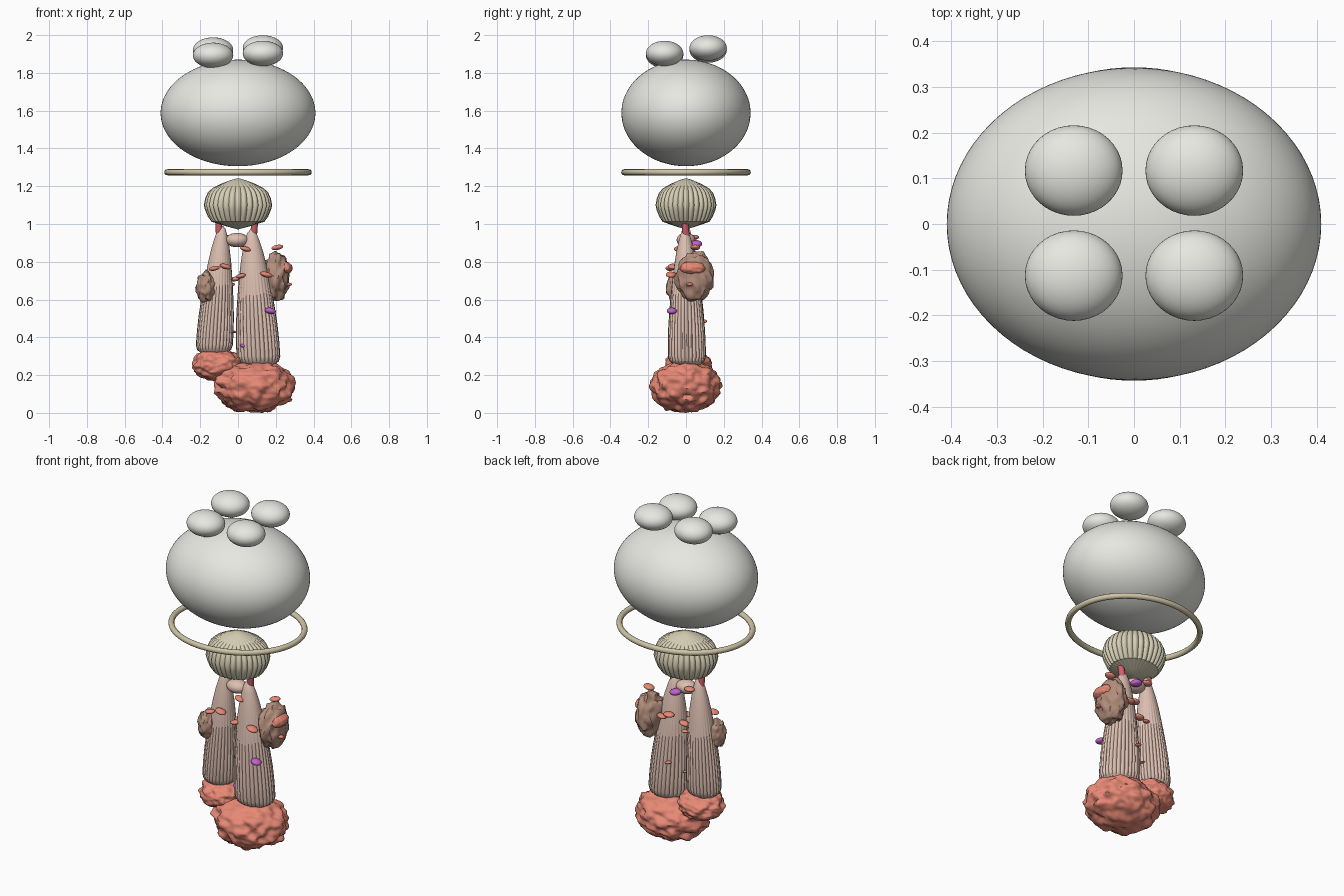
import bpy, bmesh, math
from mathutils import Vector, Matrix, noise

if "Cube" in bpy.data.objects:
    bpy.data.objects.remove(bpy.data.objects["Cube"])

def mat(name, r, g, b):
    m = bpy.data.materials.new(name)
    m.diffuse_color = (r, g, b, 1)
    m.use_nodes = True
    m.node_tree.nodes["Principled BSDF"].inputs["Base Color"].default_value = m.diffuse_color
    return m

PALE = mat("pale", .80, .80, .76)
TAN = mat("tan", .62, .56, .38)
CORE = mat("core", .67, .62, .46)
SKIN = mat("skin", .72, .52, .44)
BROWN = mat("brown", .45, .27, .20)
CORAL = mat("coral", .80, .25, .18)
RED = mat("red", .62, .12, .14)
PURPLE = mat("purple", .55, .12, .60)

def finish(name, bm, m, angle=50):
    bmesh.ops.recalc_face_normals(bm, faces=bm.faces)
    me = bpy.data.meshes.new(name)
    bm.to_mesh(me)
    bm.free()
    ob = bpy.data.objects.new(name, me)
    bpy.context.collection.objects.link(ob)
    me.materials.append(m)
    bpy.ops.object.select_all(action='DESELECT')
    bpy.context.view_layer.objects.active = ob
    ob.select_set(True)
    bpy.ops.object.shade_smooth_by_angle(angle=math.radians(angle))
    return ob

def blob(name, loc, size, m, bump=0.0, freq=5.0, seed=0, tilt=0.0, subdiv=4):
    """Ellipsoid, optionally with a lumpy surface."""
    bm = bmesh.new()
    bmesh.ops.create_icosphere(bm, subdivisions=subdiv, radius=1)
    for v in bm.verts:
        d = v.co.copy()
        p = d * freq + Vector((seed * 7.3, seed * 3.1, 1.7))
        k = 1 + bump * (noise.noise(p * .5) + .6 * noise.noise(p)) if bump else 1
        v.co = Vector((d.x * size[0], d.y * size[1], d.z * size[2])) * k
    bm.transform(Matrix.Translation(loc) @ Matrix.Rotation(tilt, 4, 'Y'))
    return finish(name, bm, m)

def fluted(name, rows, m, flutes, sides):
    """Lathe of rows (x, y, z, rx, ry, flute depth), closed at both ends."""
    bm = bmesh.new()
    rings = []
    for x, y, z, rx, ry, dep in rows:
        ring = []
        for i in range(sides):
            a = 2 * math.pi * i / sides
            k = 1 - dep * (1 - abs(math.cos(a * flutes / 2)))
            ring.append(bm.verts.new((x + rx * k * math.cos(a), y + ry * k * math.sin(a), z)))
        rings.append(ring)
    for a, b in zip(rings, rings[1:]):
        for i in range(sides):
            j = (i + 1) % sides
            bm.faces.new((a[i], a[j], b[j], b[i]))
    bm.faces.new(rings[0])
    bm.faces.new(rings[-1])
    return finish(name, bm, m, 35)

# Large rounded body with four balls on top
blob("body", (0, 0, 1.588), (.41, .342, .282), PALE, subdiv=5)
for sx, sy, z in ((-1, -1, 1.893), (1, -1, 1.903), (-1, 1, 1.921), (1, 1, 1.932)):
    blob("top_ball", (.132 * sx, .115 * sy + .002, z), (.107, .099, .067), PALE)

# Oval ring under the body
bm = bmesh.new()
n, t = 96, 12
grid = []
for i in range(n):
    a = 2 * math.pi * i / n
    grid.append([])
    for j in range(t):
        b = 2 * math.pi * j / t
        c = .016 * math.cos(b)
        grid[i].append(bm.verts.new(((.374 + c) * math.cos(a), (.327 + c) * math.sin(a),
                                     1.274 + .016 * math.sin(b))))
for i in range(n):
    for j in range(t):
        i2, j2 = (i + 1) % n, (j + 1) % t
        bm.faces.new((grid[i][j], grid[i2][j], grid[i2][j2], grid[i][j2]))
finish("ring", bm, TAN)

# Ribbed core
profile = [(.004, .972, 0), (.07, .99, .03), (.14, 1.012, .06), (.16, 1.04, .07), (.175, 1.075, .07),
           (.181, 1.10, .06), (.174, 1.135, .06), (.16, 1.167, .07), (.135, 1.19, .07),
           (.09, 1.213, .05), (.04, 1.232, .03), (.004, 1.242, 0)]
fluted("ribbed_core", [(0, 0, z, r, r * .89, d) for r, z, d in profile], CORE, 32, 192)

# Two tapering fluted legs: height fraction, radius factor, flute depth
shape = [(-.09, .3, 0), (-.07, .7, .02), (-.04, .92, .04), (0, 1, .07), (.12, .99, .08), (.25, .95, .08),
         (.4, .86, .06), (.55, .75, .03), (.7, .62, .01), (.82, .48, 0), (.91, .34, 0),
         (.97, .22, 0), (1, .07, 0)]
def leg(name, base, top, rx, ry):
    rows = []
    for f, k, d in shape:
        c = Vector(base).lerp(Vector(top), f)
        rows.append((c.x, c.y, c.z, rx * k, ry * k, d))
    fluted(name, rows, SKIN, 28, 168)
leg("right_leg", (.108, .005, .30), (.072, -.005, .97), .116, .101)
leg("left_leg", (-.125, .01, .36), (-.085, 0, .99), .098, .092)

# Red rods joining legs and core
for x0, x1 in ((-.098, -.104), (.082, .09)):
    rod = [(x0, .008, .86, .008), (x0, .005, .90, .016), (x0, 0, .94, .019), (x1, -.006, 1.02, .017)]
    fluted("rod", [(x, y, z, r, r, 0) for x, y, z, r in rod], RED, 2, 20)

# Lumpy coral feet
blob("right_foot", (.085, -.003, .14), (.207, .182, .137), CORAL, .13, 6, 1, subdiv=5)
blob("left_foot", (-.11, .012, .255), (.128, .122, .084), CORAL, .13, 5, 2, subdiv=5)

# Brown growths and the pale bead between the legs
blob("right_growth", (.2, .048, .72), (.072, .097, .13), BROWN, .2, 5, 3)
blob("left_growth", (-.17, -.04, .662), (.051, .062, .082), BROWN, .2, 5, 4)
blob("bead", (-.005, .0, .915), (.062, .05, .038), SKIN, subdiv=3)

# Small coral and purple flecks: x, y, z, size
red_flecks = [(.208, .05, .876, .032), (.04, -.04, .868, .03), (-.055, .045, .93, .03),
              (-.125, -.085, .765, .029), (-.065, -.07, .775, .032), (-.035, .06, .68, .02),
              (-.01, .03, .71, .03), (.15, -.08, .732, .034), (.265, .02, .68, .022),
              (.015, -.05, .725, .028), (-.025, .04, .43, .016), (.06, .075, .76, .032),
              (.1, .085, .745, .028), (.05, .095, .485, .02)]
for i, (x, y, z, s) in enumerate(red_flecks):
    blob("red_fleck", (x, y, z), (s, s * .8, s * .42), CORAL, tilt=(-.2, .25, 0)[i % 3], subdiv=3)
blob("red_lump", (.253, .035, .766), (.034, .065, .034), CORAL, .1, 4, 5)
for x, y, z, s in ((.172, -.075, .54, .03), (.03, -.06, .355, .019), (.03, .055, .895, .034)):
    blob("purple_fleck", (x, y, z), (s, s * .9, s * .55), PURPLE, tilt=.2, subdiv=3)
